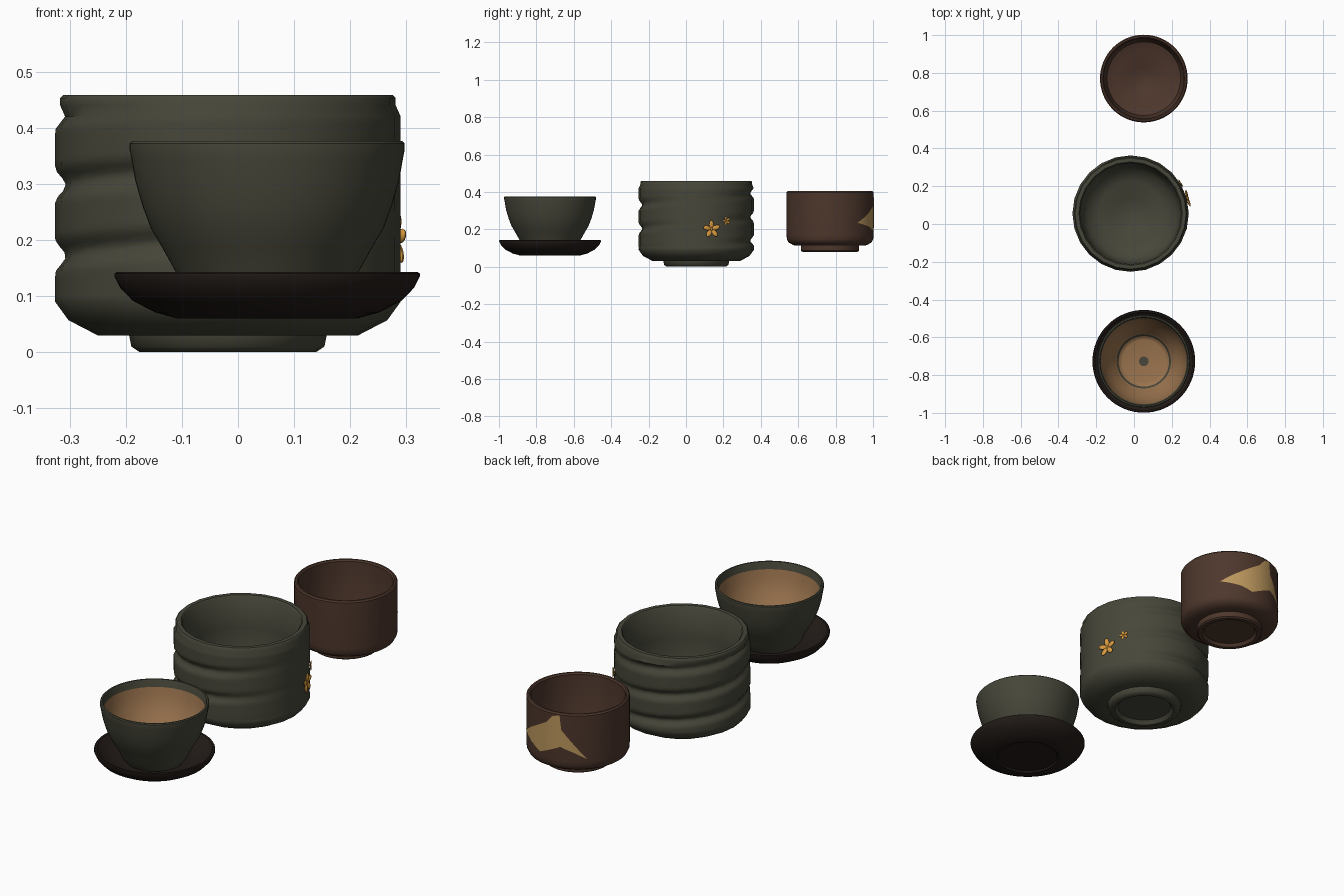
import bpy, bmesh, math
from mathutils import Matrix, Vector

if "Cube" in bpy.data.objects:
    bpy.data.objects.remove(bpy.data.objects["Cube"])


def mat(name, r, g, b):
    m = bpy.data.materials.new(name)
    m.diffuse_color = (r, g, b, 1)
    m.use_nodes = True
    m.node_tree.nodes["Principled BSDF"].inputs["Base Color"].default_value = m.diffuse_color
    return m


GREEN = mat("green_glaze", .062, .062, .042)
BROWN = mat("brown_clay", .075, .038, .025)
DARK = mat("dark_lacquer", .016, .011, .009)
LINING = mat("warm_lining", .32, .17, .075)
PATCH = mat("pale_gold", .5, .31, .11)
GOLD = mat("gold", .7, .33, .05)


def finish(name, bm, material, angle=35):
    bmesh.ops.recalc_face_normals(bm, faces=bm.faces)
    me = bpy.data.meshes.new(name)
    bm.to_mesh(me)
    bm.free()
    ob = bpy.data.objects.new(name, me)
    bpy.context.collection.objects.link(ob)
    me.materials.append(material)
    bpy.ops.object.select_all(action='DESELECT')
    ob.select_set(True)
    bpy.context.view_layer.objects.active = ob
    bpy.ops.object.shade_smooth_by_angle(angle=math.radians(angle))
    return ob


def lathe(name, centre, profile, material, seg=64, shape=None, angle=35):
    """Spin (radius, z) points; shape(r, z, az) may modify the radius."""
    bm = bmesh.new()
    rings = []
    for i, (r, z) in enumerate(profile):
        if r == 0:
            rings.append([bm.verts.new((*centre, z))] * seg)
            continue
        ring = []
        for k in range(seg):
            a = 2 * math.pi * k / seg
            rr = shape(r, z, a, i) if shape else r
            ring.append(bm.verts.new((centre[0] + rr * math.cos(a), centre[1] + rr * math.sin(a), z)))
        rings.append(ring)
    for A, B in zip(rings, rings[1:]):
        for k in range(seg):
            n = (k + 1) % seg
            loop = list(dict.fromkeys((A[k], A[n], B[n], B[k])))
            bm.faces.new(loop)
    return finish(name, bm, material, angle)


# Large tea bowl with spiral grooves that fade out on the flower side
BOWL = (-.018, .055)
foot = [(0, .018), (.125, .018), (.14, 0), (.157, 0), (.172, .01), (.176, .03), (.232, .03), (.284, .057)]
levels = 30
wall = [(.308, .09 + .33 * i / levels) for i in range(levels + 1)]
inside = [(.299, .44), (.299, .453), (.294, .458), (.274, .458), (.268, .452), (.266, .3), (.262, .16),
          (.235, .1), (.17, .07), (.09, .062), (.08, .056), (0, .056)]


def groove(r, z, a, i):
    if not len(foot) <= i < len(foot) + len(wall):
        return r
    period = .127
    phase = (z - .298) / period - (a - math.pi) / (2 * math.pi)
    notch = max(0, math.cos(2 * math.pi * phase)) ** 2
    fade = min(1, 1 - math.cos(a))
    ends = min(1, (z - .09) / .04)
    return r - .019 * notch * fade * ends


lathe("large_tea_bowl", BOWL, foot + wall + inside, GREEN, 24, groove, 45)

# Brown cup
CUP = (.052, .77)
lathe("brown_cup", CUP, [(0, .095), (.12, .095), (.13, .08), (.148, .08), (.155, .086), (.155, .113),
      (.195, .115), (.222, .13), (.231, .148), (.232, .17), (.232, .398), (.226, .405), (.218, .405),
      (.212, .398), (.208, .2), (.195, .155), (.15, .135), (.065, .128), (.055, .122), (0, .122)], BROWN)

# Gold repair patch wrapped round the brown cup: edges as (azimuth, z)
upper = [(39, .235), (65, .295), (88, .35), (95, .385), (104, .396), (106, .325), (135, .185)]
lower = [(39, .235), (65, .212), (78, .19), (105, .24), (120, .217), (135, .185)]


def edge(points, x):
    for (x0, z0), (x1, z1) in zip(points, points[1:]):
        if x <= x1:
            return z0 + (z1 - z0) * (x - x0) / (x1 - x0)
    return points[-1][1]


bm = bmesh.new()
cols = []
for az in range(39, 136):
    a = math.radians(az)
    cols.append([bm.verts.new((CUP[0] + .234 * math.cos(a), CUP[1] + .234 * math.sin(a), edge(e, az)))
                 for e in (lower, upper)])
for A, B in zip(cols, cols[1:]):
    bm.faces.new((A[0], B[0], B[1], A[1]))
bmesh.ops.remove_doubles(bm, verts=bm.verts, dist=1e-5)
finish("gold_repair_patch", bm, PATCH)

# Front cup, its lining and saucer
TEA = (.052, -.727)
lathe("front_cup", TEA, [(0, .088), (.13, .088), (.145, .105), (.163, .143), (.188, .188), (.207, .22),
      (.222, .26), (.235, .305), (.242, .345), (.245, .36), (.245, .372), (.241, .376), (.234, .376),
      (.231, .368), (.222, .3), (.207, .25), (.18, .2), (.15, .158), (.12, .125), (0, .12)], GREEN)
lathe("front_cup_lining", TEA, [(.230, .355), (.220, .3), (.204, .25), (.177, .203), (.155, .17),
      (.14, .145), (.122, .131), (.115, .129), (.025, .125)], LINING)
lathe("saucer", TEA, [(0, .068), (.14, .068), (.147, .06), (.16, .06), (.2, .071), (.24, .092),
      (.262, .115), (.272, .135), (.272, .14), (.268, .143), (.26, .142), (.235, .115), (.19, .093),
      (.15, .087), (0, .087)], DARK)


# Five-petal gold flowers on the bowl's right side
def flower(name, y, z, size, turn):
    dy = y - BOWL[1]
    out = Vector((math.sqrt(.308 ** 2 - dy * dy), dy, 0)).normalized()
    side = Vector((-out.y, out.x, 0))
    frame = Matrix((side, Vector((0, 0, 1)), out)).transposed().to_4x4()
    pos = Vector((*BOWL, z)) + out * .308
    bm = bmesh.new()
    for i in range(5):
        m = (Matrix.Translation(pos) @ frame @ Matrix.Rotation(turn + i * math.tau / 5, 4, 'Z')
             @ Matrix.Translation((0, size * .55, size * .1)) @ Matrix.Rotation(.12, 4, 'X')
             @ Matrix.Diagonal((size * .27, size * .46, size * .13, 1)))
        bmesh.ops.create_uvsphere(bm, u_segments=12, v_segments=8, radius=1, matrix=m)
    m = Matrix.Translation(pos) @ frame @ Matrix.Diagonal((size * .16, size * .16, size * .2, 1))
    bmesh.ops.create_uvsphere(bm, u_segments=10, v_segments=6, radius=1, matrix=m)
    finish(name, bm, GOLD)


flower("large_flower", .136, .2, .047, .05)
flower("small_flower", .216, .245, .024, .3)
